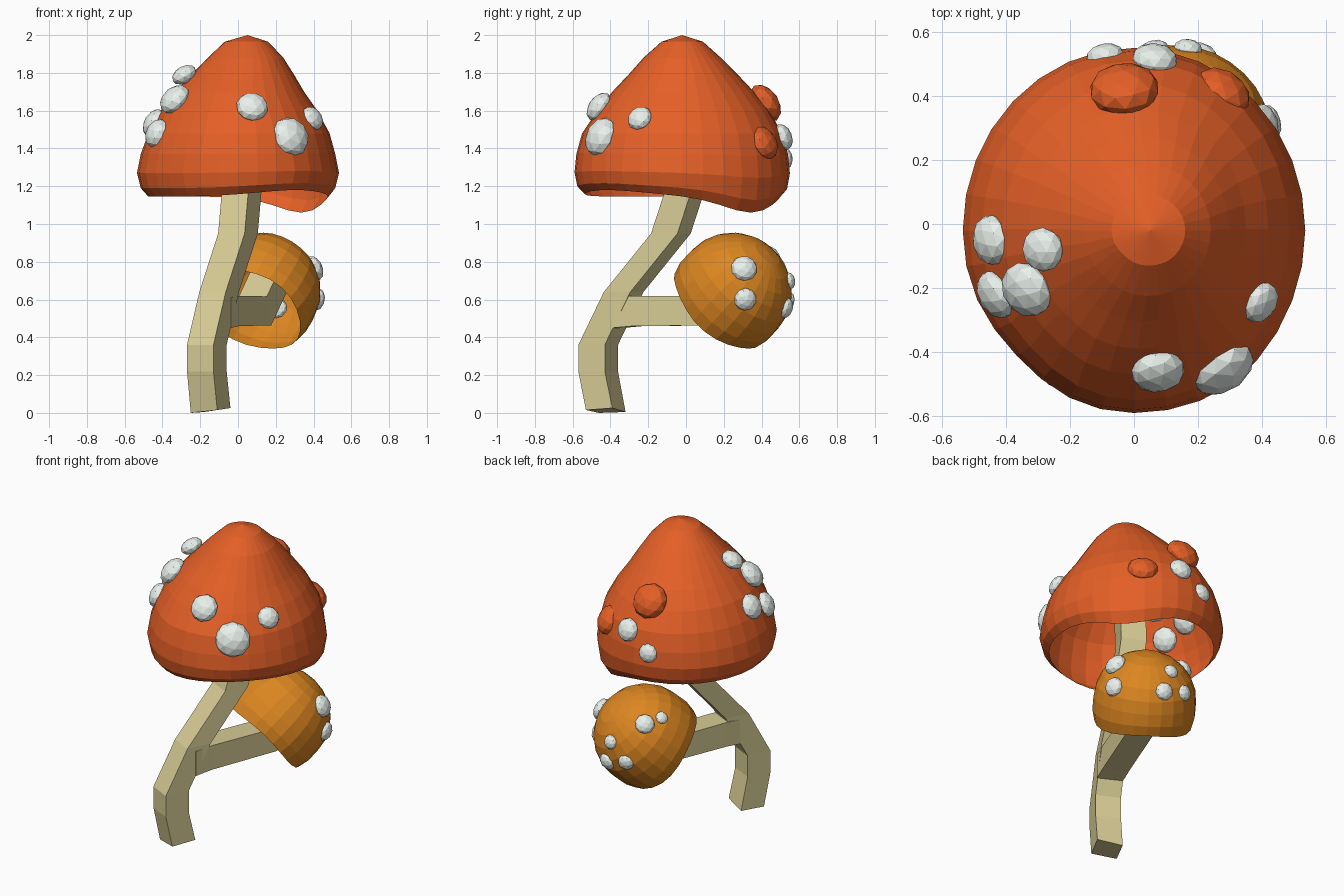
import bpy, bmesh, math
from mathutils import Vector, Matrix

if "Cube" in bpy.data.objects:
    bpy.data.objects.remove(bpy.data.objects["Cube"])


def material(name, rgb):
    m = bpy.data.materials.new(name)
    m.diffuse_color = (*rgb, 1)
    m.use_nodes = True
    m.node_tree.nodes["Principled BSDF"].inputs["Base Color"].default_value = m.diffuse_color
    return m


RED = material("cap_red", (0.78, 0.115, 0.02))
ORANGE = material("cap_orange", (0.72, 0.24, 0.015))
WHITE = material("spot_white", (0.82, 0.88, 0.84))
CREAM = material("stem_cream", (0.68, 0.60, 0.30))


def finish(name, bm, mat):
    bmesh.ops.recalc_face_normals(bm, faces=bm.faces)
    me = bpy.data.meshes.new(name)
    bm.to_mesh(me)
    bm.free()
    me.materials.append(mat)
    ob = bpy.data.objects.new(name, me)
    bpy.context.collection.objects.link(ob)
    return ob


def skin_rings(bm, rings, cap_ends=False):
    """Bridge rings of equal vertex count with quads."""
    vr = [[bm.verts.new(p) for p in r] for r in rings]
    n = len(vr[0])
    for a, b in zip(vr, vr[1:]):
        for i in range(n):
            j = (i + 1) % n
            bm.faces.new((a[i], a[j], b[j], b[i]))
    if cap_ends:
        bm.faces.new(vr[0])
        bm.faces.new(vr[-1])
    return vr


def gauss(a, centre, width):
    d = (a - centre + 180) % 360 - 180
    return math.exp(-(d / width) ** 2)


def cap(name, profile, apex, mat, segs, place, rim, squash=lambda d: 1):
    """Open bell: profile rows are (z, radius x, radius y, centre x, centre y, rim weight)."""
    bm = bmesh.new()
    rings = []
    for z, rx, ry, cx, cy, w in profile:
        ring = []
        for i in range(segs):
            d = 360 * i / segs
            t = math.radians(d)
            k = squash(d)
            ring.append(place @ Vector((cx + k * rx * math.cos(t), cy + k * ry * math.sin(t), z + w * rim(d))))
        rings.append(ring)
    first = skin_rings(bm, rings)[0]
    top = bm.verts.new(place @ Vector(apex))
    for i in range(segs):
        bm.faces.new((first[i], first[(i + 1) % segs], top))
    return finish(name, bm, mat)


def spot(name, pos, r, normal, mat, flat=0.65):
    bm = bmesh.new()
    rot = Vector(normal).to_track_quat('Z', 'Y').to_matrix().to_4x4()
    m = Matrix.Translation(pos) @ rot @ Matrix.Diagonal((r, r, r * flat, 1))
    bmesh.ops.create_icosphere(bm, subdivisions=2, radius=1, matrix=m)
    finish(name, bm, mat)


# large cap
cap("large_cap", [
    (1.965, .115, .11, .045, -.02, 0), (1.88, .20, .205, .04, -.02, 0),
    (1.79, .272, .29, .025, -.015, 0), (1.70, .34, .375, .01, -.015, 0),
    (1.60, .415, .455, .005, -.015, 0), (1.48, .48, .53, .005, -.02, 0),
    (1.37, .515, .56, 0, -.02, .1), (1.27, .535, .57, 0, -.02, .3),
    (1.19, .515, .555, 0, -.02, .75), (1.145, .475, .515, 0, -.02, 1)],
    (.05, -.02, 2), RED, 32, Matrix.Identity(4),
    lambda d: -.085 * gauss(d, 45, 28) + .035 * gauss(d, 310, 40),
    lambda d: 1 - .03 * gauss(d, 225, 20) + .015 * gauss(d, 305, 20))

# small tilted cap
axis = Vector((.42, .62, .68)).normalized()
centre = Vector((.13, .255, .65))
tilt = Matrix.Translation(centre) @ axis.to_track_quat('Z', 'Y').to_matrix().to_4x4()
R, H = .31, .298
dome = []
for k in range(1, 7):
    t = math.radians(15 * k)
    dome.append((H * math.cos(t), R * math.sin(t), R * math.sin(t), 0, 0, 0))
dome += [(-.08, .31, .31, 0, 0, .5), (-.15, .293, .293, 0, 0, 1)]
cap("small_cap", dome, (0, 0, H), ORANGE, 24, tilt,
    lambda d: .012 * math.sin(math.radians(3 * d)))

# main stem: square section swept up a bent path
path = [(-.145, -.425, .01), (-.165, -.465, .22), (-.165, -.465, .36), (-.10, -.33, .64),
        (0, -.08, .95), (.02, -.005, 1.18), (.03, 0, 1.36)]
u, v = Vector((.07, -.035, 0)), Vector((.035, .07, 0))
bm = bmesh.new()
rings = [[Vector(p) + s * u + t * v for s, t in ((-1, -1), (1, -1), (1, 1), (-1, 1))] for p in path]
for p in rings[0]:
    p.z = max(0, .01 + .15 * (p.x + .145))
skin_rings(bm, rings, True)
finish("main_stem", bm, CREAM)

# side branch carrying the small cap
side = Vector((.93, -.37, 0)) * .08
up = Vector((0, 0, .08))
lean = side.cross(axis).normalized() * .08
if lean.z < 0:
    lean = -lean
sections = [((-.11, -.36, .53), up), ((-.07, -.25, .54), up), ((.09, .16, .54), (up + lean) / 1.8),
            ((.165, .31, .70), lean)]
bm = bmesh.new()
skin_rings(bm, [[Vector(p) + s * side + t * w for s, t in ((-1, -1), (1, -1), (1, 1), (-1, 1))]
                for p, w in sections], True)
finish("branch_stem", bm, CREAM)

# spots on the large cap
white_spots = [(-.445, -.05, 1.535, .08), (-.285, -.08, 1.79, .07), (-.335, -.205, 1.66, .09),
               (-.43, -.22, 1.48, .08), (.075, -.46, 1.62, .085), (.275, -.45, 1.46, .108),
               (.395, -.245, 1.56, .068), (.065, .515, 1.46, .072), (-.09, .525, 1.35, .06)]
for i, (x, y, z, r) in enumerate(white_spots):
    spot(f"large_cap_spot_{i + 1}", (x, y, z), r, (x, y, .9 * (z - 1.25)), WHITE)
for i, (x, y, z, r) in enumerate([(-.03, .42, 1.64, .11), (.275, .41, 1.43, .095)]):
    spot(f"large_cap_red_bump_{i + 1}", (x, y, z), r, (x, y, .28), RED)

# spots on the small cap
for i, (x, y, z, r) in enumerate([
        (.415, .31, .77, .07), (.425, .315, .60, .06), (-.02, .46, .84, .06), (-.08, .36, .86, .04),
        (.17, .555, .70, .045), (.06, .55, .59, .05), (.21, .54, .55, .055)]):
    p = Vector((x, y, z))
    n = (p - centre).normalized()
    spot(f"small_cap_spot_{i + 1}", centre + n * .3, r, n, WHITE)
